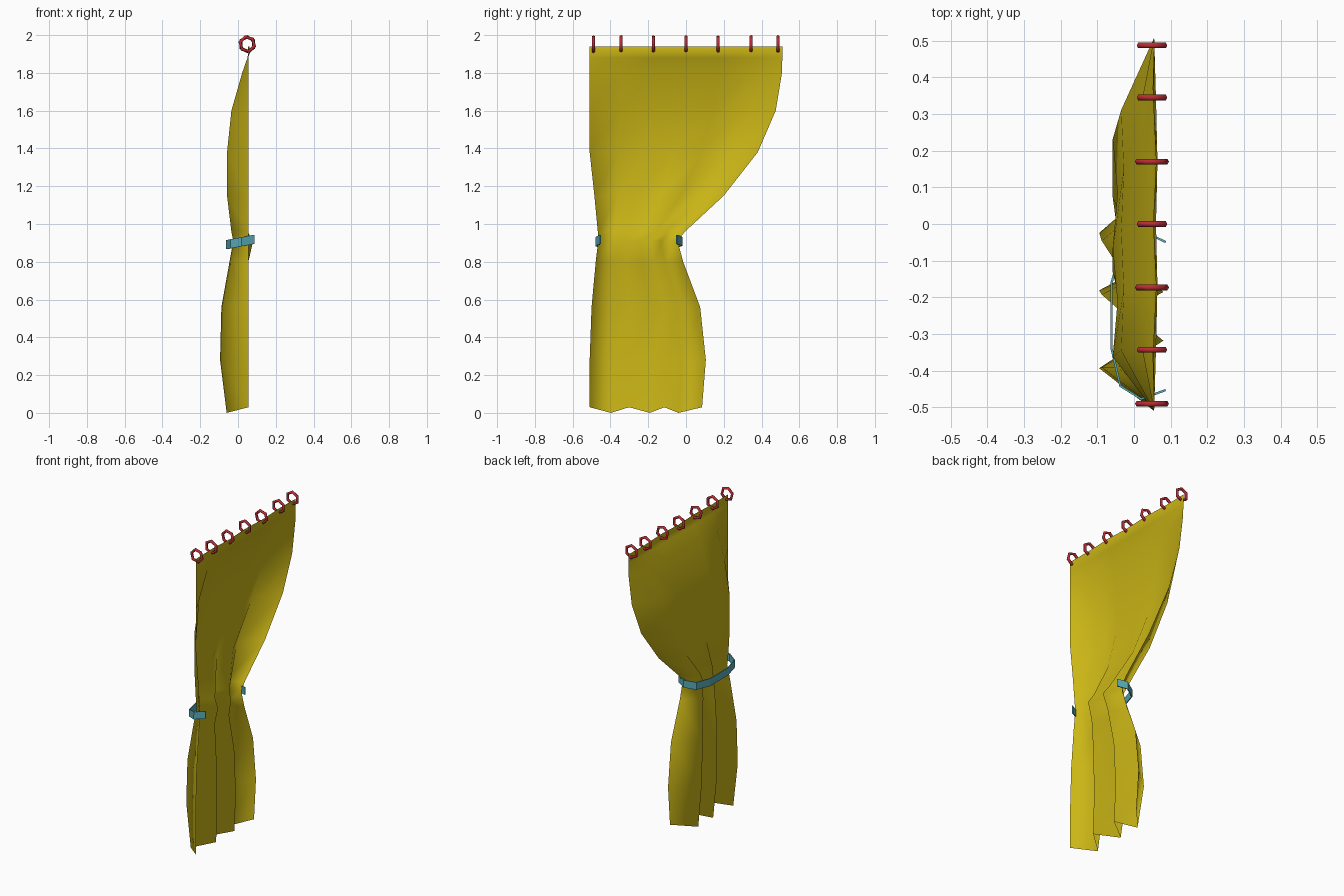
import bpy, bmesh, math
from mathutils import Matrix

if "Cube" in bpy.data.objects:
    bpy.data.objects.remove(bpy.data.objects["Cube"], do_unlink=True)


def material(name, rgb):
    m = bpy.data.materials.new(name)
    m.use_nodes = True
    m.diffuse_color = (*rgb, 1)
    m.node_tree.nodes["Principled BSDF"].inputs["Base Color"].default_value = (*rgb, 1)
    return m


def finish(name, bm, mat, smooth=True):
    mesh = bpy.data.meshes.new(name)
    bm.to_mesh(mesh)
    bm.free()
    mesh.materials.append(mat)
    for p in mesh.polygons:
        p.use_smooth = smooth
    obj = bpy.data.objects.new(name, mesh)
    bpy.context.collection.objects.link(obj)
    return obj


def skin(bm, rows):
    for a, b in zip(rows, rows[1:]):
        for i in range(len(a) - 1):
            bm.faces.new((a[i], a[i + 1], b[i + 1], b[i]))


gold = material("golden cloth", (0.60, 0.47, 0.008))
teal = material("teal tie", (0.10, 0.40, 0.47))
red = material("red ring", (0.50, 0.025, 0.035))

# Curtain sheet: each level has z, y of both edges, x of pleat peaks, x of pleat valleys
EDGE = 0.055
levels = [
    (0.03, -0.51, 0.085, -0.06, EDGE),
    (0.28, -0.51, 0.105, -0.095, EDGE),
    (0.56, -0.50, 0.075, -0.088, EDGE),
    (0.80, -0.478, -0.015, -0.045, EDGE),
    (0.91, -0.465, -0.045, -0.025, 0.08),
    (0.96, -0.467, -0.005, -0.035, 0.05),
    (1.15, -0.485, 0.20, -0.058, -0.015),
    (1.38, -0.51, 0.38, -0.058, -0.045),
    (1.60, -0.51, 0.475, -0.035, -0.028),
    (1.80, -0.51, 0.508, 0.022, 0.025),
    (1.88, -0.51, 0.51, 0.05, 0.05),
    (1.905, -0.51, 0.51, 0.06, 0.064),
    (1.94, -0.51, 0.51, 0.052, 0.06),
]
gathered = (0, 0.19, 0.35, 0.535, 0.665, 0.79, 1)
bm = bmesh.new()
rows = []
for z, y0, y1, peak, valley in levels:
    blend = min(1, max(0, (z - 0.9) / 0.45))
    row = []
    for i, g in enumerate(gathered):
        t = g + (i / 6 - g) * blend
        x = EDGE if i in (0, 6) else (peak if i % 2 else valley)
        dip = 0.03 if z < 0.1 and i % 2 else 0
        row.append(bm.verts.new((x, y0 + (y1 - y0) * t, z - dip)))
    rows.append(row)
skin(bm, rows)
finish("curtain", bm, gold)

# Tie band wrapped round the waist, open on the +x side
path = [(0.085, -0.45), (0.02, -0.474), (-0.035, -0.44), (-0.058, -0.34),
        (-0.058, -0.16), (-0.03, -0.06), (0.03, -0.025), (0.085, -0.052)]
bm = bmesh.new()
band = [[bm.verts.new((x, y, 0.902 + 0.2 * x + h)) for x, y in path]
        for h in (-0.024, 0.024)]
skin(bm, band)
tie = finish("tie_band", bm, teal, smooth=False)
solid = tie.modifiers.new("thickness", "SOLIDIFY")
solid.thickness = 0.006

# Six-sided curtain rings along the top edge
for n, y in enumerate((-0.49, -0.343, -0.173, 0, 0.17, 0.345, 0.487)):
    turn = math.radians(15 if n in (0, 2, 4) else 0)
    bm = bmesh.new()
    sides, cross = 6, 6
    loops = []
    for i in range(sides):
        a = math.tau * i / sides + math.pi / 2 + turn
        loop = []
        for j in range(cross):
            b = math.tau * j / cross
            r = 0.039 + 0.009 * math.cos(b)
            loop.append(bm.verts.new((r * math.cos(a), 0.009 * math.sin(b), r * math.sin(a))))
        loops.append(loop + loop[:1])
    skin(bm, loops + loops[:1])
    bmesh.ops.recalc_face_normals(bm, faces=bm.faces)
    bm.transform(Matrix.Translation((0.049, y, 1.952)))
    finish(f"ring_{n + 1}", bm, red)
